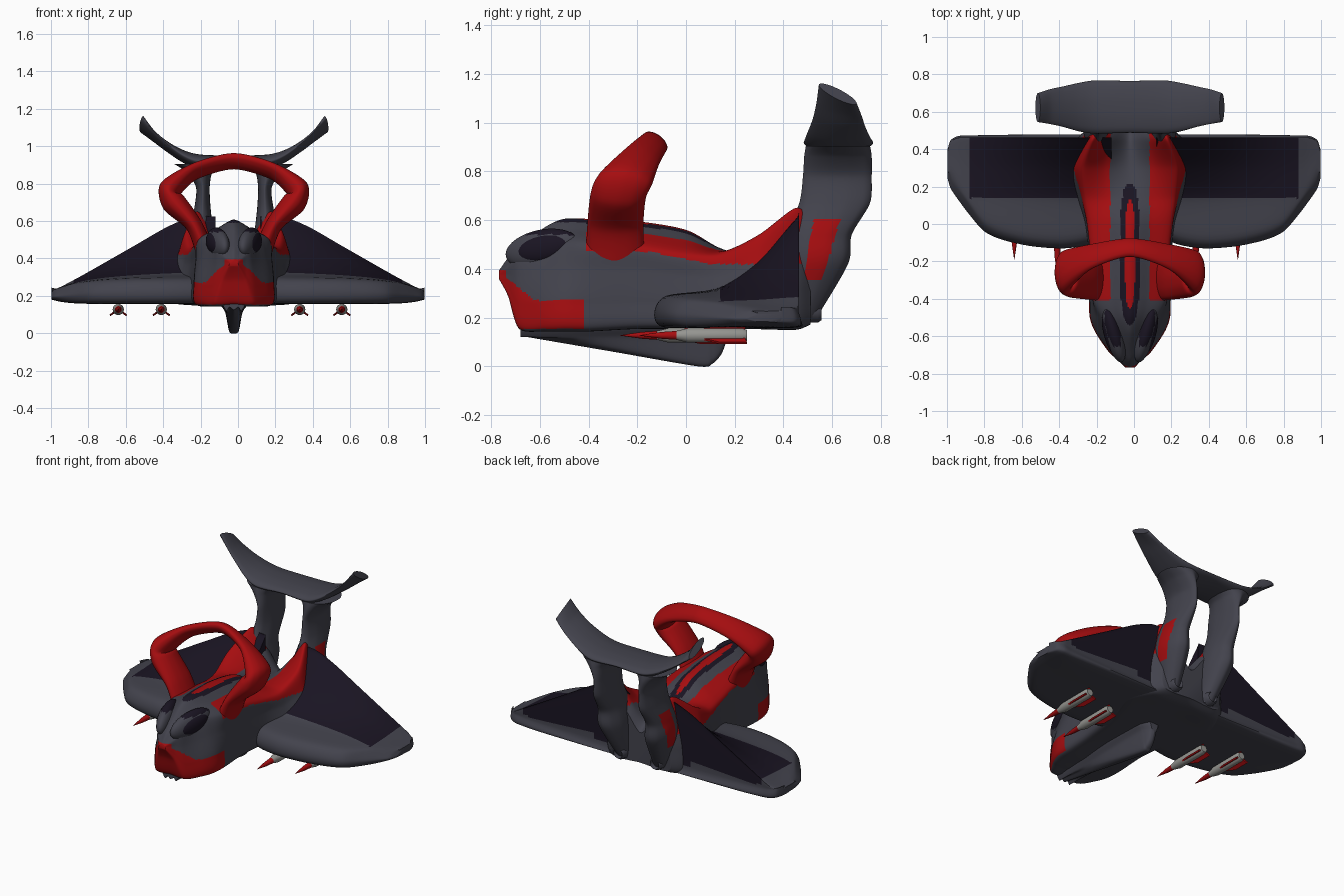
import bpy, bmesh, math
from mathutils import Vector as V

if "Cube" in bpy.data.objects:
    bpy.data.objects.remove(bpy.data.objects["Cube"])

CX = -0.022  # fuselage centre line


def mat(name, rgb):
    m = bpy.data.materials.new(name)
    m.diffuse_color = (*rgb, 1)
    m.use_nodes = True
    m.node_tree.nodes["Principled BSDF"].inputs["Base Color"].default_value = m.diffuse_color
    return m


MATS = [mat("slate", (0.056, 0.056, 0.074)), mat("red", (0.38, 0.004, 0.005)),
        mat("dark", (0.010, 0.007, 0.016)), mat("light_grey", (0.3, 0.3, 0.28))]
SLATE, RED, DARK, LIGHT = range(4)


def spline(pts, n, closed=False):
    """Smooth curve through the points, n steps per span."""
    out, k = [], len(pts)
    for i in range(k if closed else k - 1):
        if closed:
            a, b, c, d = (pts[(i + j) % k] for j in (-1, 0, 1, 2))
        else:
            a, b, c, d = pts[max(i - 1, 0)], pts[i], pts[i + 1], pts[min(i + 2, k - 1)]
        m0, m1 = (c - a) * 0.42, (d - b) * 0.42
        for s in range(n):
            t = s / n
            out.append(b * (2*t**3 - 3*t*t + 1) + m0 * (t**3 - 2*t*t + t)
                       + c * (3*t*t - 2*t**3) + m1 * (t**3 - t*t))
    return out if closed else out + [pts[-1]]


def finish(name, bm, paint, mirror, cx, angle=50):
    bmesh.ops.remove_doubles(bm, verts=bm.verts, dist=1e-5)
    bmesh.ops.recalc_face_normals(bm, faces=bm.faces)
    for f in bm.faces:
        p = f.calc_center_median()
        f.material_index = paint(p.x, p.y, p.z) if callable(paint) else paint
    me = bpy.data.meshes.new(name)
    bm.to_mesh(me)
    bm.free()
    for m in MATS:
        me.materials.append(m)
    ob = bpy.data.objects.new(name, me)
    bpy.context.collection.objects.link(ob)
    ob.location.x = cx
    if mirror:
        ob.modifiers.new("mirror", 'MIRROR').use_mirror_merge = False
    bpy.ops.object.select_all(action='DESELECT')
    ob.select_set(True)
    bpy.context.view_layer.objects.active = ob
    bpy.ops.object.shade_smooth_by_angle(angle=math.radians(angle))


def loft(name, rings, nu=6, nv=6, paint=SLATE, mirror=False, cx=CX):
    """Skin a smooth surface over closed rings of points."""
    rings = [spline([V(p) for p in r], nu, True) for r in rings]
    cols = [spline(list(c), nv) for c in zip(*rings)]
    bm = bmesh.new()
    grid = [[bm.verts.new(p) for p in c] for c in cols]
    k = len(grid)
    for i in range(k):
        for j in range(len(grid[0]) - 1):
            bm.faces.new((grid[i][j], grid[(i+1) % k][j], grid[(i+1) % k][j+1], grid[i][j+1]))
    bm.faces.new([c[0] for c in grid])
    bm.faces.new([c[-1] for c in grid])
    finish(name, bm, paint, mirror, cx)


def oval(c, a, b, n=10):
    """Ellipse of points around c with half-axis vectors a and b."""
    return [V(c) + V(a) * math.cos(2*math.pi*i/n) + V(b) * math.sin(2*math.pi*i/n) for i in range(n)]


def section(y, half):
    """Full ring at y from a half profile of (x, z), bottom to top."""
    return [(x, y, z) for x, z in half] + [(-x, y, z) for x, z in half[-2:0:-1]]


def ellipsoid(name, c, r, paint, tilt):
    bm = bmesh.new()
    bmesh.ops.create_uvsphere(bm, u_segments=32, v_segments=20, radius=1)
    for v in bm.verts:
        x, y, z = v.co.x * r[0], v.co.y * r[1], v.co.z * r[2]
        v.co = (c[0] + x + y * 0.25, c[1] + y, c[2] + z + y * tilt)
    finish(name, bm, paint, True, CX)


# Fuselage with head, spine ridge and rear shoulders
def body_paint(x, y, z):
    x = abs(x)
    if y < -0.42 and z > 0.153:
        if z < 0.27 + max(0, -0.62 - y) * 0.8 or (x < 0.05 and z < 0.395):
            return RED
    if z > 0.44 and y < 0.22:
        if (x / 0.026) ** 2 + ((y + 0.16) / 0.29) ** 4 < 1:
            return RED
        if (x / 0.052) ** 2 + ((y + 0.16) / 0.38) ** 4 < 1:
            return DARK
    low = 0.47 if y < -0.15 else 0.47 - 0.2 * min(y + 0.15, 0.25)
    return RED if x > 0.105 and -0.41 < y < 0.49 and z > low else SLATE


def body_ring(y, zb, zt, w, sx, sz):
    """Belly height, ridge height, widest half width, shoulder point."""
    h = sz - zb
    return section(y, [(0, zb), (w * .93, zb), (w, zb + h * .33), (w * .5 + sx * .5, zb + h * .7),
                       (sx, sz), (sx * .5, sz + (zt - sz) * .55), (0, zt)])


loft("fuselage", [body_ring(*r) for r in [
    (-.768, .36, .392, .025, .02, .382), (-.73, .29, .445, .06, .055, .41),
    (-.685, .16, .485, .11, .085, .45), (-.58, .15, .57, .18, .115, .485),
    (-.5, .15, .605, .21, .15, .5), (-.4, .15, .605, .215, .19, .5),
    (-.2, .16, .595, .215, .2, .49), (0, .16, .56, .24, .22, .46),
    (.14, .16, .485, .29, .24, .46), (.3, .16, .44, .345, .25, .54),
    (.45, .16, .42, .28, .2, .65), (.51, .18, .38, .22, .18, .6)]], nu=13, nv=13, paint=body_paint)

# Keel fin under the belly
loft("keel", [section(y, [(0, zb), (w * .6, zb + .015), (w, .12), (w * 1.5, .165), (0, .18)])
     for y, zb, w in [(-.68, .125, .04), (-.3, .06, .05), (.05, 0, .045),
                      (.11, .012, .04), (.145, .05, .03), (.165, .1, .02)]])

# Eye-like side intakes with dark openings
ellipsoid("intake_cowl", (.085, -.59, .482), (.05, .15, .08),
          lambda x, y, z: DARK if z > .54 else SLATE, 0.15)
ellipsoid("intake_opening", (.108, -.59, .484), (.032, .11, .057), DARK, 0.15)


# Wings: flat slab with rounded nose and a dark wedge rising to the rear root
def wing_ring(x, y0, y1):
    zf = .3 - .075 * x ** 6
    zr = max(zf, min(.6, .75 - .53 * x))
    ym = min(max(y0 + .1, .14), y1 - .12)
    zb = .16 + .025 * x ** 14
    return [(x, y1, zb), (x, (y0 + y1) / 2, zb), (x, y0 + .04, zb), (x, y0, (zb + zf) / 2 - .01),
            (x, y0 + .05, zf - .01), (x, ym, zf + .08 * (zr - zf)),
            (x, (ym + y1) / 2, zf + .45 * (zr - zf)),
            (x, y1 - .01, zr), (x, y1, zr - .01), (x, y1, zb + .06)]


loft("wing", [wing_ring(*r) for r in [
    (.12, -.06, .46), (.24, -.11, .46), (.38, -.13, .46), (.55, -.118, .46), (.7, -.085, .46),
    (.8, -.04, .46), (.88, .05, .46), (.94, .13, .46), (.98, .19, .44), (.998, .25, .39)]],
    mirror=True, cx=0,
    paint=lambda x, y, z: DARK if y > .14 and x < .875 and z > .24 else SLATE)

# Red arch over the back: stations of x, front edge, back edge, thickness
arch = [(.155, -.41, .44, -.17, .44, .05), (.215, -.405, .58, -.175, .58, .045),
        (.325, -.39, .715, -.165, .69, .064), (.342, -.355, .79, -.14, .745, .06),
        (.21, -.24, .9, -.11, .83, .034), (0, -.172, .955, -.08, .885, .032)]
arch += [(-a[0], *a[1:]) for a in arch[-2::-1]]
mid = [V((x, (a + c) / 2, (b + d) / 2)) for x, a, b, c, d, t in arch]
rings = []
for i, (x, fy, fz, by, bz, t) in enumerate(arch):
    chord = V((0, by - fy, bz - fz)) / 2
    tangent = mid[min(i + 1, len(mid) - 1)] - mid[max(i - 1, 0)]
    rings.append(oval(mid[i], chord, chord.cross(tangent).normalized() * t, 12))
loft("arch", rings, nu=4, nv=8, paint=RED)

# Tail legs with red outer panels: stations of z, x, front y, back y, half thickness
loft("tail_leg", [oval((x, (a + b) / 2, z), (0, (b - a) / 2, 0), (t, 0, 0)) for z, x, a, b, t in [
    (.19, .135, .40, .53, .05), (.42, .17, .39, .665, .08),
    (.54, .175, .41, .68, .066), (.67, .168, .465, .755, .044), (.78, .166, .48, .762, .037),
    (.86, .185, .485, .762, .07), (.905, .195, .492, .755, .125)]], nu=8, nv=10, mirror=True,
    paint=lambda x, y, z: RED if .36 < z < .61 and x > .17 and
    .48 + (z - .36) * .18 < y < .56 + (z - .36) * .3 else SLATE)

# Upswept tail plane: stations of x, front y, back y, front z, back z, half thickness
tail = [(0, .488, .765, .92, .92, .03), (.18, .483, .768, .918, .918, .038),
        (.27, .495, .755, .95, .94, .034), (.36, .52, .735, 1.015, .985, .018),
        (.43, .535, .72, 1.08, 1.03, .014), (.492, .545, .70, 1.155, 1.08, .022)]
tail = [(-a[0], *a[1:]) for a in tail[:0:-1]] + tail
loft("tail_plane", [oval((x, (a + b) / 2, (c + d) / 2), (0, (b - a) / 2, (d - c) / 2),
     (math.copysign(.6 * t, -x) if abs(x) > .3 else 0, 0, t)) for x, a, b, c, d, t in tail], nu=5)


# Turned parts along y: profile of (y, radius)
def turned(name, c, prof, paint, mirror=False, cx=CX):
    bm = bmesh.new()
    n = 20
    rows = [[bm.verts.new(p) for p in oval((c[0], c[1] + y, c[2]), (r, 0, 0), (0, 0, r), n)]
            for y, r in prof]
    for p, q in zip(rows, rows[1:]):
        for i in range(n):
            bm.faces.new((p[i], p[(i+1) % n], q[(i+1) % n], q[i]))
    bm.faces.new(rows[0])
    bm.faces.new(rows[-1])
    finish(name, bm, paint, mirror, cx, 35)


# Exhaust nozzles below the tail legs
turned("nozzle", (.135, 0, .222), [(.42, .04), (.54, .043), (.557, .032), (.53, .022)], SLATE, True)

# Missiles with red tips and three fins
for k, (x, y0) in enumerate([(-.64, -.19), (-.41, -.27), (.33, -.27), (.555, -.19)]):
    turned(f"missile_{k+1}", (0, y0, .127),
           [(0, .001), (.09, .014), (.15, .018), (.2, .03), (.42, .03), (.44, .022)],
           lambda px, py, pz, y0=y0: RED if py < y0 + .12 else LIGHT, cx=x)
    bm = bmesh.new()
    for ang in (90, 215, 325):
        d = V((math.cos(math.radians(ang)), 0, math.sin(math.radians(ang))))
        side = V((-d.z, 0, d.x)) * .005
        outline = [(.24, .02), (.33, .055), (.44, .055), (.43, .02)]
        faces = [[bm.verts.new(V((0, y0 + y, .127)) + d * r + side * s) for y, r in outline] for s in (1, -1)]
        bm.faces.new(faces[0])
        bm.faces.new(faces[1][::-1])
        for i in range(4):
            j = (i + 1) % 4
            bm.faces.new((faces[0][i], faces[0][j], faces[1][j], faces[1][i]))
    finish(f"missile_fins_{k+1}", bm, RED, False, x, 30)
